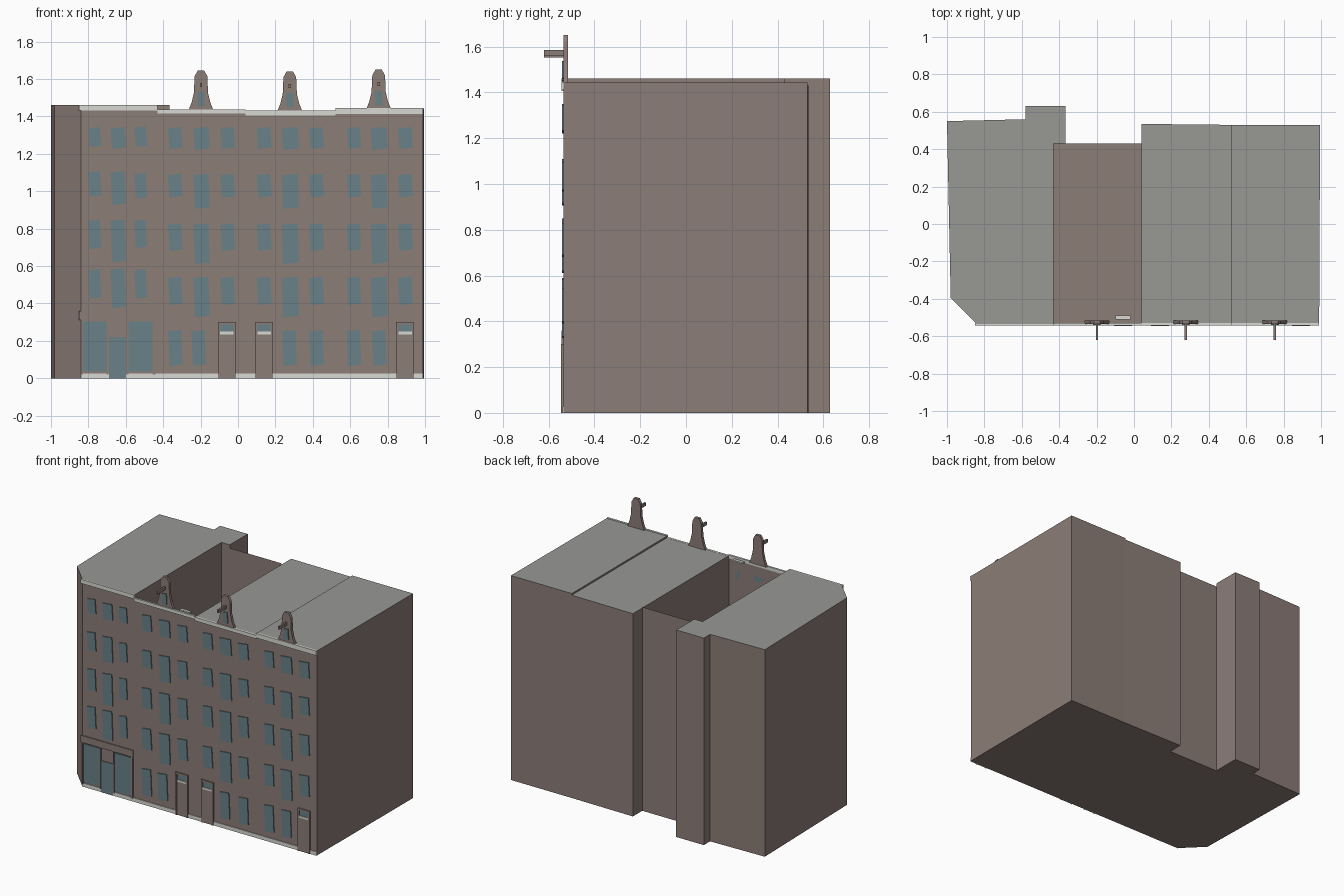
import bpy, bmesh

if "Cube" in bpy.data.objects:
    bpy.data.objects.remove(bpy.data.objects["Cube"])


def material(name, rgb):
    m = bpy.data.materials.new(name)
    m.diffuse_color = (*[(c / 255) ** 2.2 for c in rgb], 1)
    m.use_nodes = True
    m.node_tree.nodes["Principled BSDF"].inputs["Base Color"].default_value = m.diffuse_color
    return m


BRICK = material("brown brick", (139, 124, 119))
ROOF = material("grey roof", (151, 151, 148))
STONE = material("pale stone", (216, 217, 211))
GLASS = material("blue grey glass", (104, 128, 135))
FRONT = -0.535


def finish(bm, name, mats):
    bmesh.ops.recalc_face_normals(bm, faces=bm.faces)
    mesh = bpy.data.meshes.new(name)
    bm.to_mesh(mesh)
    bm.free()
    for m in mats:
        mesh.materials.append(m)
    ob = bpy.data.objects.new(name, mesh)
    bpy.context.collection.objects.link(ob)
    return ob


def prism(name, pts, move, mats):
    """Extrude a closed outline of 3D points along a vector."""
    bm = bmesh.new()
    face = bm.faces.new([bm.verts.new(p) for p in pts])
    ext = bmesh.ops.extrude_face_region(bm, geom=[face])
    verts = [v for v in ext["geom"] if isinstance(v, bmesh.types.BMVert)]
    bmesh.ops.translate(bm, verts=verts, vec=move)
    if len(mats) > 1:
        bm.normal_update()
        bmesh.ops.recalc_face_normals(bm, faces=bm.faces)
        for f in bm.faces:
            f.material_index = int(f.normal.z > 0.5)
    return finish(bm, name, mats)


def box(name, x0, x1, y0, y1, z0, z1, mat):
    pts = [(x0, y0, z0), (x1, y0, z0), (x1, y1, z0), (x0, y1, z0)]
    return prism(name, pts, (0, 0, z1 - z0), [mat])


def house(name, outline, height):
    return prism(name, [(x, y, 0) for x, y in outline], (0, 0, height), [BRICK, ROOF])


# Houses: corner house with cut corner and rear bay, two plain ones on the right
house("corner_house", [(-0.84, FRONT), (-0.43, FRONT), (-0.43, 0.43), (-0.365, 0.43),
                       (-0.365, 0.63), (-0.58, 0.63), (-0.58, 0.56), (-1.0, 0.55),
                       (-0.98, -0.395)], 1.46)
house("third_house", [(0.04, FRONT), (0.52, FRONT), (0.52, 0.53), (0.04, 0.535)], 1.43)
house("right_house", [(0.52, FRONT), (0.99, FRONT), (0.995, 0.53), (0.52, 0.53)], 1.442)

# Open house without a roof: front wall, back wall and floor only
bm = bmesh.new()
x0, x1, y1, h = -0.43, 0.04, 0.43, 1.437
for quad in ([(x0, FRONT, 0), (x1, FRONT, 0), (x1, FRONT, h), (x0, FRONT, h)],
             [(x1, y1, 0), (x0, y1, 0), (x0, y1, h), (x1, y1, h)],
             [(x0, FRONT, 0), (x0, y1, 0), (x1, y1, 0), (x1, FRONT, 0)]):
    bm.faces.new([bm.verts.new(p) for p in quad])
mesh = bpy.data.meshes.new("open_house")
bm.to_mesh(mesh)
bm.free()
mesh.materials.append(BRICK)
bpy.context.collection.objects.link(bpy.data.objects.new("open_house", mesh))
box("inner_ledge", -0.1, -0.02, -0.51, -0.49, 1.425, 1.435, STONE)

# Cornices and plinth along the street front
for a, b, z0, z1 in [(-0.85, -0.43, 1.432, 1.46), (-0.43, 0.04, 1.415, 1.438),
                     (0.04, 0.52, 1.405, 1.431), (0.52, 0.99, 1.412, 1.445)]:
    box("cornice", a, b, FRONT - 0.008, FRONT + 0.006, z0, z1, STONE)
box("plinth", -0.84, 0.99, FRONT - 0.005, FRONT, 0, 0.027, STONE)


# Windows: a pane slightly proud of the wall
def window(x, w, z0, z1, lean=0.004):
    outline = [(x - w / 2 + lean, z0 - lean), (x + w / 2 + lean, z0 + lean),
               (x + w / 2 - lean, z1 + lean), (x - w / 2 - lean, z1 - lean)]
    prism("window", [(px, FRONT, pz) for px, pz in outline], (0, -0.006, 0), [GLASS])


SIDE_ROWS = [(1.23, 1.34), (0.97, 1.09), (0.685, 0.825), (0.395, 0.54)]
TALL_ROWS = [(1.225, 1.34), (0.91, 1.09), (0.615, 0.825), (0.33, 0.54)]
for x, w, tall in [(-0.335, 0.07, 0), (-0.195, 0.08, 1), (-0.055, 0.07, 0),
                   (0.14, 0.072, 0), (0.28, 0.086, 1), (0.42, 0.072, 0),
                   (0.62, 0.068, 0), (0.755, 0.083, 1), (0.895, 0.072, 0)]:
    for z0, z1 in TALL_ROWS if tall else SIDE_ROWS:
        window(x, w, z0, z1)
for x, w, rows in [
        (-0.765, 0.062, [(1.24, 1.34), (0.975, 1.105), (0.695, 0.845), (0.43, 0.58)]),
        (-0.64, 0.074, [(1.23, 1.34), (0.93, 1.105), (0.625, 0.845), (0.38, 0.585)]),
        (-0.52, 0.06, [(1.24, 1.345), (0.965, 1.095), (0.7, 0.845), (0.43, 0.58)])]:
    for z0, z1 in rows:
        window(x, w, z0, z1)
for x in (-0.335, -0.21, 0.275, 0.42, 0.62, 0.755):
    window(x, 0.07, 0.07, 0.255)

# Street doors with a raised frame, fanlight and pale lintel
for x in (-0.06, 0.14, 0.893):
    for s in (-1, 1):
        box("door_frame", x + s * 0.042 - 0.006, x + s * 0.042 + 0.006,
            FRONT - 0.011, FRONT, 0, 0.3, BRICK)
    box("door_head", x - 0.048, x + 0.048, FRONT - 0.011, FRONT, 0.288, 0.3, BRICK)
    box("door_panel", x - 0.036, x + 0.036, FRONT - 0.007, FRONT, 0, 0.235, BRICK)
    box("door_lintel", x - 0.036, x + 0.036, FRONT - 0.009, FRONT, 0.235, 0.249, STONE)
    box("fanlight", x - 0.036, x + 0.036, FRONT - 0.004, FRONT, 0.249, 0.288, GLASS)

# Shop front: sign band, posts, display windows and door
prism("shop_band", [(-0.85, FRONT, 0.312), (-0.44, FRONT, 0.312),
                    (-0.44, FRONT, 0.36), (-0.85, FRONT, 0.36)], (0, -0.008, 0), [BRICK])
for x0, x1 in [(-0.838, -0.828), (-0.702, -0.692), (-0.596, -0.586), (-0.458, -0.442)]:
    box("shop_post", x0, x1, FRONT - 0.008, FRONT, 0.02, 0.312, BRICK)
box("shop_window", -0.828, -0.702, FRONT - 0.005, FRONT, 0.036, 0.305, GLASS)
box("shop_window", -0.586, -0.458, FRONT - 0.005, FRONT, 0.036, 0.305, GLASS)
box("shop_door", -0.69, -0.598, FRONT - 0.006, FRONT, 0.0, 0.222, GLASS)

# Hoisting gables with a projecting beam
HALF = [(0.066, 0.0), (0.05, 0.04), (0.038, 0.09), (0.034, 0.18), (0.017, 0.21)]
for x, base in [(-0.198, 1.435), (0.277, 1.43), (0.752, 1.44)]:
    side = [(x + w, FRONT, base + z) for w, z in HALF]
    side += [(x - w, FRONT, base + z) for w, z in reversed(HALF)]
    prism("hoist_gable", side, (0, 0.02, 0), [BRICK])
    window(x, 0.036, base + 0.02, base + 0.095, 0.002)
    box("hoist_beam", x - 0.006, x + 0.006, -0.62, FRONT, base + 0.122, base + 0.144, BRICK)
